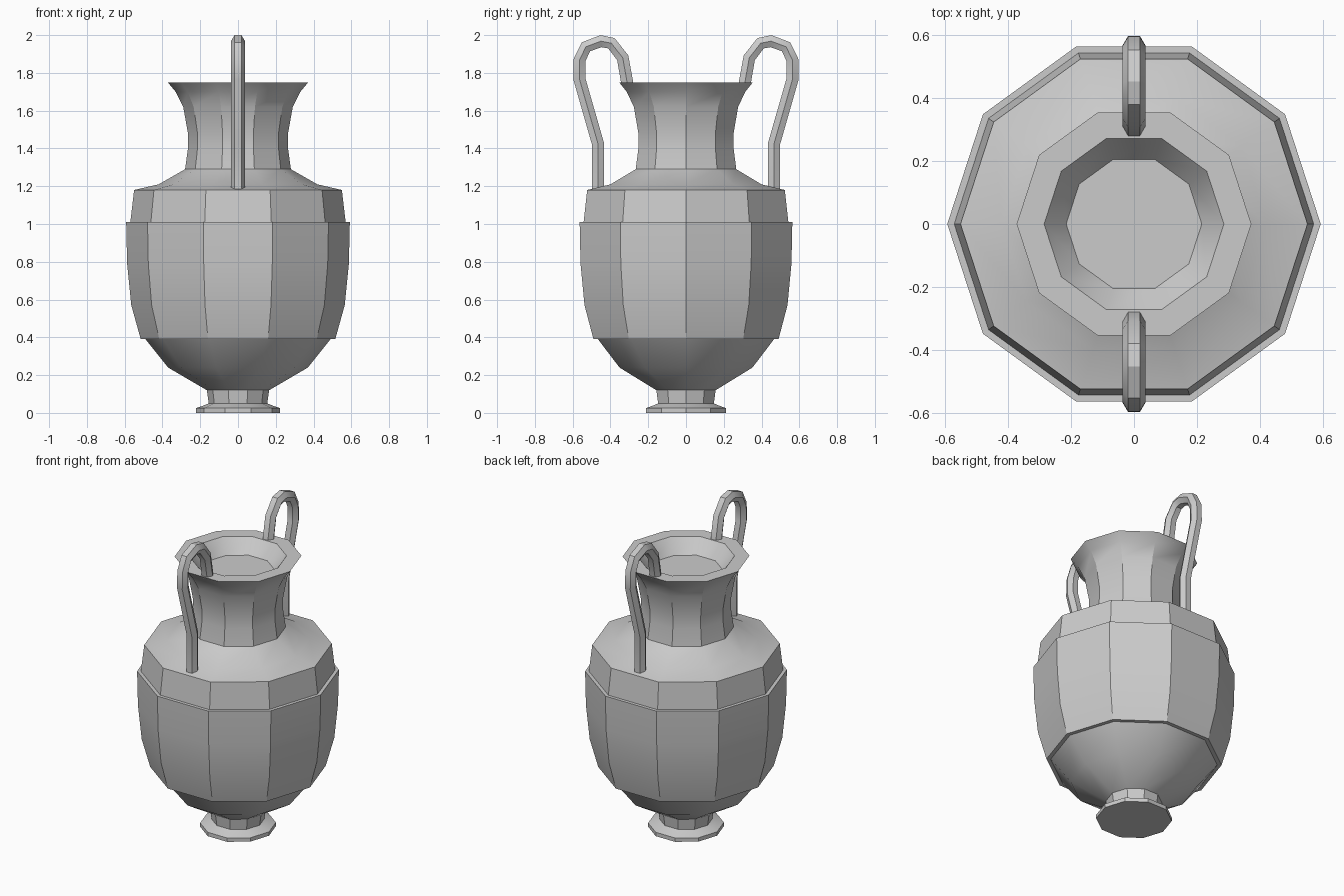
import bpy, bmesh, math
from mathutils import Vector

if "Cube" in bpy.data.objects:
    bpy.data.objects.remove(bpy.data.objects["Cube"])


def loft(name, rings):
    """Skin a list of closed rings and cap both ends."""
    bm = bmesh.new()
    loops = [[bm.verts.new(p) for p in ring] for ring in rings]
    n = len(loops[0])
    for a, b in zip(loops, loops[1:]):
        for i in range(n):
            j = (i + 1) % n
            bm.faces.new((a[i], a[j], b[j], b[i]))
    bm.faces.new(loops[0][::-1])
    bm.faces.new(loops[-1])
    bmesh.ops.recalc_face_normals(bm, faces=bm.faces[:])
    mesh = bpy.data.meshes.new(name)
    bm.to_mesh(mesh)
    bm.free()
    ob = bpy.data.objects.new(name, mesh)
    bpy.context.collection.objects.link(ob)
    bpy.ops.object.select_all(action='DESELECT')
    ob.select_set(True)
    bpy.context.view_layer.objects.active = ob
    bpy.ops.object.shade_smooth_by_angle(angle=math.radians(30))
    return ob


def decagon(r, z):
    return [(r * math.cos(math.tau * i / 10), r * math.sin(math.tau * i / 10), z)
            for i in range(10)]


# Vase: foot, bowl, raised belly band, shoulder, neck, lip and shallow mouth
profile = [
    (0.222, 0.0), (0.222, 0.025), (0.18, 0.04), (0.155, 0.05), (0.165, 0.12),
    (0.37, 0.24), (0.49, 0.39), (0.515, 0.39), (0.565, 0.57), (0.587, 0.79),
    (0.592, 1.01), (0.57, 1.01), (0.55, 1.18), (0.42, 1.21), (0.28, 1.29),
    (0.265, 1.40), (0.265, 1.48), (0.29, 1.62), (0.33, 1.70), (0.372, 1.75),
    (0.285, 1.75), (0.215, 1.66),
]
loft("vase_body", [decagon(r, z) for r, z in profile])

# Handles: hexagonal tube from shoulder, looping over down to the lip
path = [(0.466, 1.18), (0.466, 1.425), (0.565, 1.77), (0.563, 1.87), (0.53, 1.938),
        (0.45, 1.968), (0.395, 1.957), (0.335, 1.88), (0.31, 1.74)]


def handle(name, side):
    pts = [Vector((0, side * y, z)) for y, z in path]
    rings = []
    for i, p in enumerate(pts):
        d_in = (p - pts[max(i - 1, 0)]).normalized()
        d_out = (pts[min(i + 1, len(pts) - 1)] - p).normalized()
        t = (d_in + d_out).normalized()
        across = Vector((1, 0, 0))
        up = t.cross(across)
        rings.append([p + 0.037 * (across * math.cos(a) + up * math.sin(a))
                      for a in (math.tau * k / 6 for k in range(6))])
    loft(name, rings)


handle("front_handle", -1)
handle("back_handle", 1)
